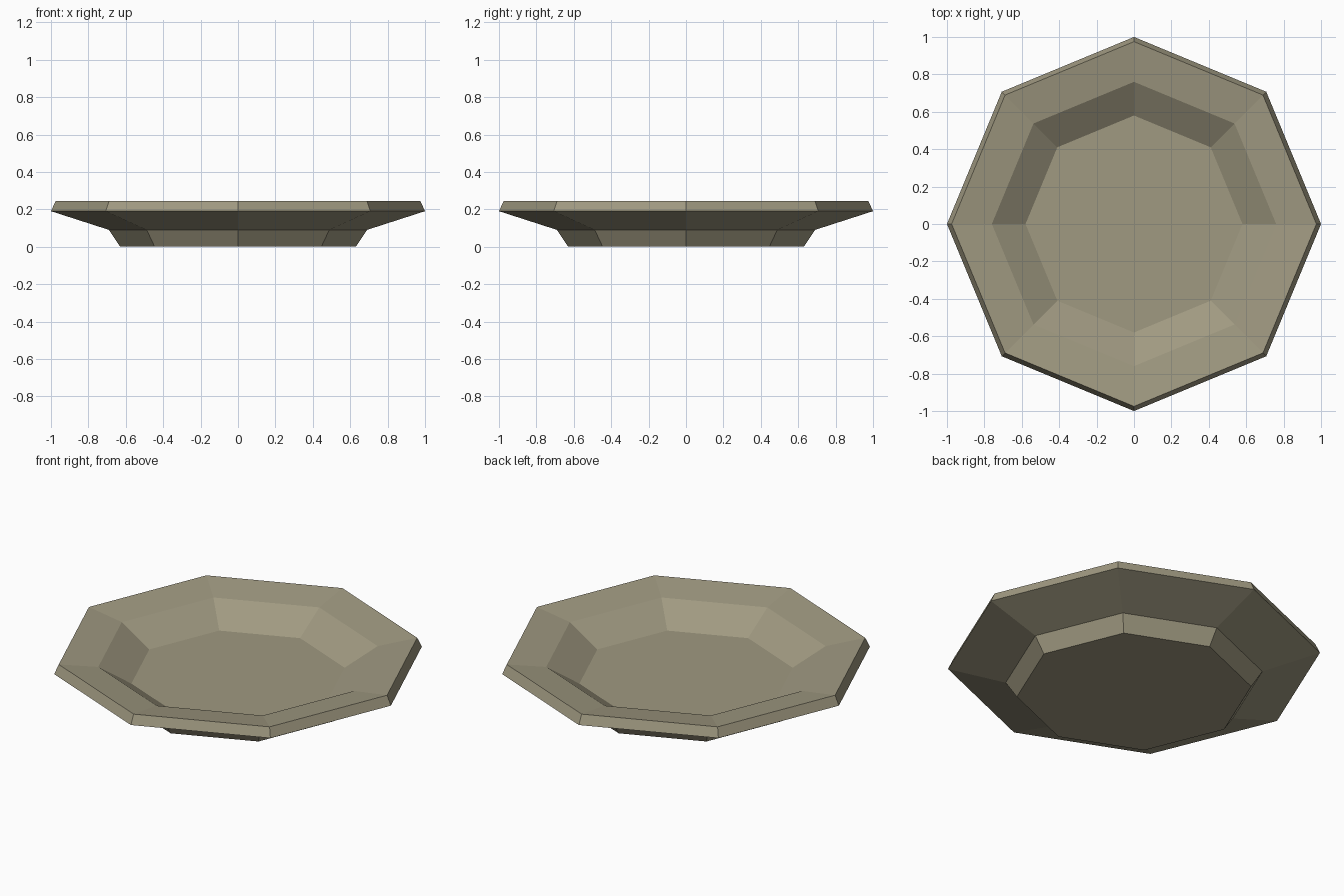
import bpy, bmesh, math

if "Cube" in bpy.data.objects:
    bpy.data.objects.remove(bpy.data.objects["Cube"])

SIDES = 8

# single clay colour
clay = bpy.data.materials.new("olive grey clay")
clay.diffuse_color = (0.35, 0.32, 0.22, 1)
clay.use_nodes = True
clay.node_tree.nodes["Principled BSDF"].inputs["Base Color"].default_value = clay.diffuse_color

# profile (radius, height): foot, underside, rim edge, sloped rim, well, floor
PROFILE = [(0.63, 0.0), (0.69, 0.09), (1.0, 0.19), (0.975, 0.245),
           (0.76, 0.213), (0.58, 0.10)]


def ring(bm, radius, z):
    """One octagonal loop of vertices, with corners on the axes."""
    return [bm.verts.new((radius * math.cos(2 * math.pi * i / SIDES),
                          radius * math.sin(2 * math.pi * i / SIDES), z))
            for i in range(SIDES)]


bm = bmesh.new()
rings = [ring(bm, r, z) for r, z in PROFILE]

# walls between neighbouring loops
for low, high in zip(rings, rings[1:]):
    for i in range(SIDES):
        j = (i + 1) % SIDES
        bm.faces.new((low[i], low[j], high[j], high[i]))

# base underneath and floor of the well
bm.faces.new(rings[0][::-1])
bm.faces.new(rings[-1])
bmesh.ops.recalc_face_normals(bm, faces=bm.faces)

mesh = bpy.data.meshes.new("plate")
bm.to_mesh(mesh)
bm.free()
mesh.materials.append(clay)
plate = bpy.data.objects.new("plate", mesh)
bpy.context.collection.objects.link(plate)
